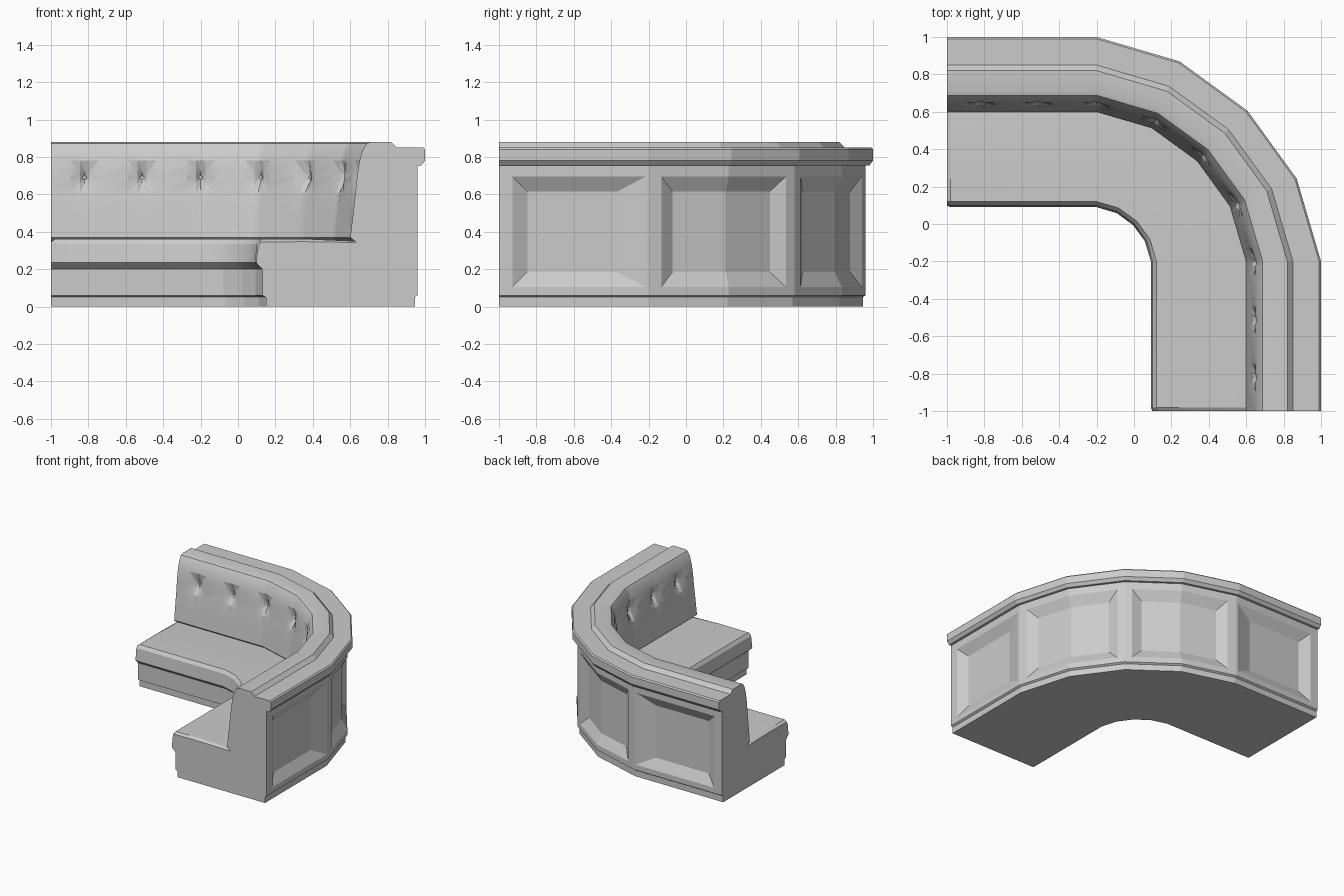
import bpy, bmesh, math
from mathutils import Vector

cube = bpy.data.objects.get("Cube")
if cube:
    bpy.data.objects.remove(cube, do_unlink=True)

mat = bpy.data.materials.new("warm_grey")
mat.use_nodes = True
GREY = (0.6, 0.6, 0.6, 1)
mat.diffuse_color = GREY
mat.node_tree.nodes["Principled BSDF"].inputs["Base Color"].default_value = GREY

# Path of the booth: straight run, quarter bend in four segments, straight run.
# Each knot holds an origin and a radial direction.
C = -0.2
KNOTS = [(Vector((-1, C, 0)), Vector((0, 1, 0)))]
for i, s in enumerate((1, 0.965, 0.95, 0.965, 1)):
    a = math.radians(22.5 * i)
    KNOTS.append((Vector((C, C, 0)), Vector((math.sin(a), math.cos(a), 0)) * s))
KNOTS.append((Vector((C, -1, 0)), Vector((1, 0, 0))))
LAST = len(KNOTS) - 1


def frame_at(t):
    i = min(int(t), LAST - 1)
    (o1, d1), (o2, d2) = KNOTS[i], KNOTS[i + 1]
    return o1.lerp(o2, t - i), d1.lerp(d2, t - i)


def place(t, r, z):
    o, d = frame_at(t)
    return o + d * r + Vector((0, 0, z))


def finish(obj, smooth):
    obj.data.materials.append(mat)
    if smooth:
        bpy.ops.object.select_all(action="DESELECT")
        obj.select_set(True)
        bpy.context.view_layer.objects.active = obj
        bpy.ops.object.shade_smooth_by_angle(angle=math.radians(smooth))


def sweep(name, stations, profile, sign=1, smooth=0):
    """Sweep a closed (radius, height) profile; warped quads fold along the recess."""
    bm = bmesh.new()
    stations = sorted({round(t, 4) for t in stations})
    rings = [profile(t) for t in stations]
    verts = [[bm.verts.new(place(t, r, z)) for r, z in ring]
             for t, ring in zip(stations, rings)]
    n = len(rings[0])
    for i in range(len(stations) - 1):
        for j in range(n):
            k = (j + 1) % n
            a, b, c, d = verts[i][j], verts[i + 1][j], verts[i + 1][k], verts[i][k]
            warp = sign * (rings[i][j][0] + rings[i + 1][k][0]
                           - rings[i + 1][j][0] - rings[i][k][0])
            if abs(warp) < 1e-5:
                bm.faces.new((a, b, c, d))
            elif warp < 0:
                bm.faces.new((a, b, c))
                bm.faces.new((a, c, d))
            else:
                bm.faces.new((a, b, d))
                bm.faces.new((b, c, d))
    bm.faces.new(verts[0])
    bm.faces.new(verts[-1])
    bmesh.ops.recalc_face_normals(bm, faces=bm.faces)
    mesh = bpy.data.meshes.new(name)
    bm.to_mesh(mesh)
    bm.free()
    obj = bpy.data.objects.new(name, mesh)
    bpy.context.collection.objects.link(obj)
    finish(obj, smooth)


# Frame with plinth and four recessed back panels
half = [(0.09, 0.19, 0.79, 0.98), (1.16, 1.31, 2.7, 2.87)]
PANELS = half + [tuple(LAST - t for t in reversed(p)) for p in half]
ROWS = [(0.695, 0), (0.615, 1), (0.185, 1), (0.105, 0)]


def frame_profile(t):
    inside = any(p[1] - 0.001 < t < p[2] + 0.001 for p in PANELS)
    depth = 0.045 if inside else 0
    wall = [(1.16 - depth * deep, z) for z, deep in ROWS]
    return ([(0.35, 0), (0.35, 0.05), (0.33, 0.06), (0.33, 0.2), (0.83, 0.2),
             (0.83, 0.345), (1.02, 0.345), (1.02, 0.755), (1.16, 0.755)]
            + wall + [(1.16, 0.06), (1.145, 0.05), (1.145, 0)])


knots = list(range(LAST + 1))
sweep("frame", knots + [t for p in PANELS for t in p], frame_profile)


# Seat cushion, softened at both ends
def seat_profile(t):
    e = 0.015 if t in (0, LAST) else 0
    return [(0.33, 0.2), (0.29 + e / 2, 0.235), (0.3 + e / 2, 0.335 - e),
            (0.32, 0.36 - e), (0.55, 0.362 - e), (0.83, 0.35 - e / 2), (0.83, 0.2)]


sweep("seat_cushion", knots + [0.025, LAST - 0.025], seat_profile, smooth=20)

# Tufted back cushion
BUTTONS = [0.225, 0.61, 1, 2, 3, 4, 5, 5.39, 5.775]
BUTTON_Z = 0.69


def span(t):
    return 0.8 if t < 1 or t > LAST - 1 else 0.31


def dent(t, z):
    near = min(BUTTONS, key=lambda b: abs(b - t))
    dx = abs(near - t) * span((near + t) / 2)
    dz = abs(z - BUTTON_Z)
    pit = 0.038 * max(0, 1 - math.hypot(dx, dz) / 0.07)
    fold = 0.014 * max(0, 1 - dx / 0.02) * max(0, 1 - dz / 0.12)
    return pit + fold


BACK = [(0.83, 0.345), (0.8, 0.37), (0.807, 0.43), (0.815, 0.5), (0.828, 0.61),
        (0.833, 0.66), (0.836, BUTTON_Z), (0.84, 0.72), (0.85, 0.78),
        (0.865, 0.835), (0.888, 0.873), (0.91, 0.88), (1.02, 0.88), (1.02, 0.345)]


def back_profile(t):
    return [(r + (dent(t, z) if 0.55 < z < 0.8 and r < 1 else 0), z) for r, z in BACK]


stations = list(knots)
for b in BUTTONS:
    for off in (-0.075, -0.025, 0, 0.025, 0.075):
        t = b + off / span(b + off)
        stations.append(t)
sweep("back_cushion", stations, back_profile, sign=-1, smooth=20)

# Diamond-shaped buttons
for i, t in enumerate(BUTTONS):
    d = frame_at(t)[1].normalized()
    loc = place(t, 0.882, BUTTON_Z)
    bpy.ops.mesh.primitive_cone_add(vertices=4, radius1=0.02, radius2=0.012,
                                    depth=0.02, location=loc,
                                    rotation=(-d).to_track_quat("Z", "Y").to_euler())
    button = bpy.context.object
    button.name = f"button_{i + 1}"
    finish(button, 0)

# Top rail
RAIL = [(1.02, 0.88), (1.05, 0.85), (1.19, 0.85), (1.2, 0.84),
        (1.2, 0.78), (1.18, 0.755), (1.02, 0.755)]
sweep("top_rail", knots, lambda t: RAIL)
